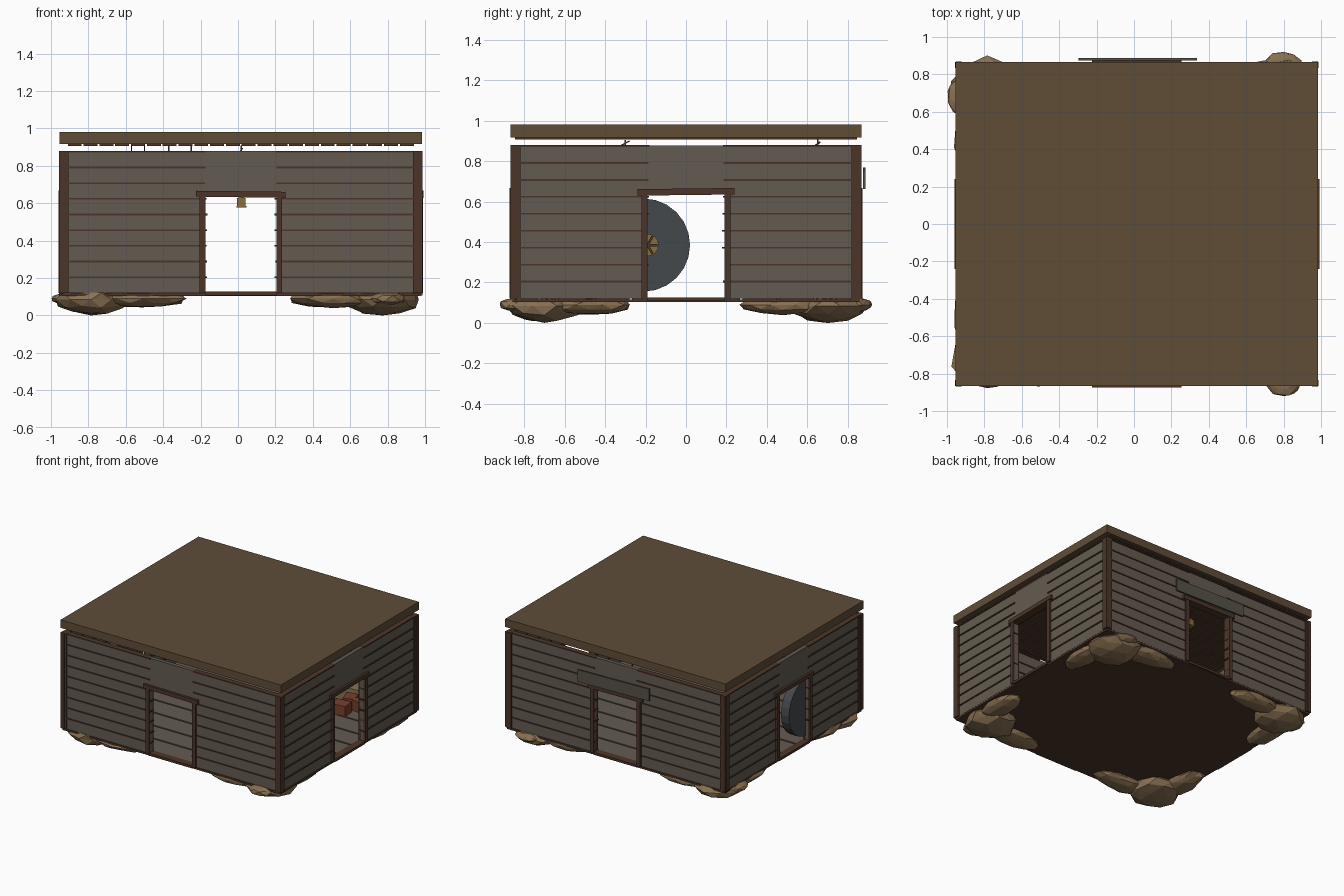
import bpy, bmesh, math, random
from mathutils import Vector, Euler, Matrix

if "Cube" in bpy.data.objects:
    bpy.data.objects.remove(bpy.data.objects["Cube"])

random.seed(4)


def material(name, rgb):
    m = bpy.data.materials.new(name)
    m.diffuse_color = (*rgb, 1)
    m.use_nodes = True
    m.node_tree.nodes["Principled BSDF"].inputs["Base Color"].default_value = m.diffuse_color
    return m


SIDING = material("grey_siding", (.127, .105, .082))
TRIM = material("dark_trim", (.07, .036, .022))
ROOF = material("roof_wood", (.115, .074, .039))
ROCK = material("tan_rock", (.25, .165, .085))
IRON = material("iron", (.06, .066, .073))
BRASS = material("brass", (.25, .16, .045))
BRICK = material("red_crate", (.19, .05, .025))
SIGN = material("sign_wood", (.09, .085, .062))
CX = .015                       # the hut sits slightly right of the origin
HX, HY = .97, .867              # half widths of the hut


def finish(name, bm, mat):
    me = bpy.data.meshes.new(name)
    bm.to_mesh(me)
    bm.free()
    me.materials.append(mat)
    ob = bpy.data.objects.new(name, me)
    bpy.context.collection.objects.link(ob)
    return ob


def boxes(name, items, mat):
    """One object from several (centre, size, rotation) boxes."""
    bm = bmesh.new()
    for c, s, r in items:
        bmesh.ops.create_cube(bm, size=1, matrix=Matrix.LocRotScale(Vector(c), Euler(r), Vector(s)))
    return finish(name, bm, mat)


def cylinder(name, c, r, depth, mat, n=24, rot=(0, 0, 0), r2=None):
    bm = bmesh.new()
    bmesh.ops.create_cone(bm, cap_ends=True, segments=n, radius1=r,
                          radius2=r if r2 is None else r2, depth=depth,
                          matrix=Matrix.LocRotScale(Vector(c), Euler(rot), None))
    return finish(name, bm, mat)


# Walls: each side has siding beside a doorway, a header panel, strips and a frame
def wall(side, along_x, sign):
    half, out = (HX, HY) if along_x else (HY, HX)
    mid = CX if along_x else 0

    def b(u0, u1, d0, d1, z0, z1, tilt=0):
        u, d, z = mid + (u0 + u1) / 2, sign * (out - (d0 + d1) / 2), (z0 + z1) / 2
        su, sd, sz = u1 - u0, d1 - d0, z1 - z0
        if along_x:
            return (u, d, z), (su, sd, sz), (0, tilt, 0)
        return (d + CX, u, z), (sd, su, sz), (tilt, 0, 0)

    panels = [b(-.19, .19, .012, .042, .64, .878)]
    strips, posts = [], []
    for k in (-1, 1):
        def span(a, c):
            return (k * a, k * c) if k > 0 else (-c, -a)
        panels.append(b(*span(.19, half - .03), .012, .042, .12, .878))
        for i in range(9):
            z = .122 + .0838 * (i + 1)
            inner = .186 + random.uniform(-.008, .006)
            strips.append(b(*span(inner, half - .025), .005, .049, z - .006, z + .003))
        posts.append(b(*span(half - .032, half - .002), -.001, .05, .12, .88))
        posts.append(b(*span(.19, .22), -.004, .055, .12, .64))
    boxes(side + "_siding", panels, SIDING)
    boxes(side + "_siding_strips", strips, TRIM)
    boxes(side + "_posts", posts, TRIM)
    boxes(side + "_lintel", [b(-.24, .24, -.006, .058, .632, .664, .012)], TRIM)
    boxes(side + "_threshold", [b(-.19, .19, -.002, .055, .108, .127)], TRIM)


for side, along_x, sign in (("front", True, -1), ("back", True, 1),
                            ("right", False, 1), ("left", False, -1)):
    wall(side, along_x, sign)

# Floor slab with planks
boxes("floor_base", [((CX, 0, .11), (1.92, 1.715, .014), (0, 0, 0))], TRIM)
n = 9
w = 1.64 / n
boxes("floor_planks", [((CX, -.82 + w * (i + .5), .12), (1.84, w - .014, .01), (0, 0, 0))
                       for i in range(n)], SIDING)

# Roof slab with ceiling planks floating just above the walls
boxes("roof_slab", [((CX, 0, .948), (2 * HX, 2 * HY, .064), (0, 0, 0))], ROOF)
n = 22
w = 1.86 / n
boxes("ceiling_planks", [((CX - .93 + w * (i + .5), 0, .911), (w - .01, 1.69, .01), (0, 0, 0))
                         for i in range(n)], TRIM)

# Sign board over the back doorway
boxes("back_sign", [((.02, .881, .715), (.63, .012, .095), (0, .02, 0))], SIGN)


# Foundation rocks: three flattened boulders in an L at each corner
def rock(name, c, s):
    bm = bmesh.new()
    bmesh.ops.create_icosphere(bm, subdivisions=2, radius=1)
    for v in bm.verts:
        v.co *= random.uniform(.88, 1.04)
        v.co = Vector(v.co[i] * s[i] + c[i] for i in range(3))
        v.co.z = min(max(v.co.z, .0), .122)
        v.co.x = min(max(v.co.x, -1), 1)
        v.co.y = min(max(v.co.y, -.92), .92)
    return finish(name, bm, ROCK)


for kx, nx in ((-1, "left"), (1, "right")):
    for ky, ny in ((-1, "front"), (1, "back")):
        tag = f"{ny}_{nx}_rock"
        x = .775 if kx > 0 else .785
        rock(tag + "_corner", (kx * x, ky * .7, .085), (.2, .2, .085))
        rock(tag + "_long_x", (kx * .51, ky * .765, .09), (.24, .1, .05))
        rock(tag + "_long_y", (kx * .865, ky * .48, .09), (.1, .22, .05))
rock("left_back_outer_stone", (-.93, .68, .09), (.075, .11, .03))
rock("right_back_outer_stone", (.8, .85, .09), (.1, .075, .035))
rock("right_front_outer_stone", (.8, -.85, .09), (.1, .075, .035))

# Round iron door with brass hub beside the left doorway
side_on = (0, math.pi / 2, 0)
cylinder("round_door", (-.885, -.21, .385), .23, .07, IRON, 24, side_on)
cylinder("round_door_hub", (-.835, -.19, .385), .055, .04, BRASS, 16, side_on)
boxes("round_door_spokes", [((-.812, -.19, .385), (.012, .1, .012), (a * math.pi / 3, 0, 0))
                            for a in range(3)], TRIM)

# Lantern hanging from the ceiling
boxes("lantern_hanger", [((.018, .65, .77), (.008, .008, .28), (0, 0, 0)),
                         ((.018, .65, .885), (.006, .03, .006), (.7, .6, 0))], TRIM)
boxes("lantern", [((.018, .65, .606), (.045, .045, .045), (0, 0, 0)),
                  ((.018, .65, .634), (.03, .03, .014), (0, 0, 0)),
                  ((.018, .65, .58), (.054, .054, .008), (0, 0, 0))], BRASS)

# Hanging bundles in the left half of the room
for i, x in enumerate((-.57, -.5, -.37, -.25)):
    boxes(f"bundle_hanger_{i}", [((x, -.3, .85), (.006, .006, .11), (0, 0, 0)),
                                 ((x, -.3, .888), (.006, .05, .006), (.5, 0, 0))], TRIM)
    cylinder(f"bundle_{i}", (x, -.3, .76), .035, .1, ROOF, 8, r2=.012)

# Red crates and a straw sack in the back right corner
boxes("red_crates", [((.56, .5, .165), (.12, .1, .08), (0, 0, .1)),
                     ((.66, .62, .165), (.12, .1, .08), (0, 0, -.2)),
                     ((.55, .63, .165), (.09, .1, .08), (0, 0, .3))], BRICK)
boxes("straw_block", [((.5, .74, .18), (.3, .12, .11), (0, 0, .05))], ROCK)
